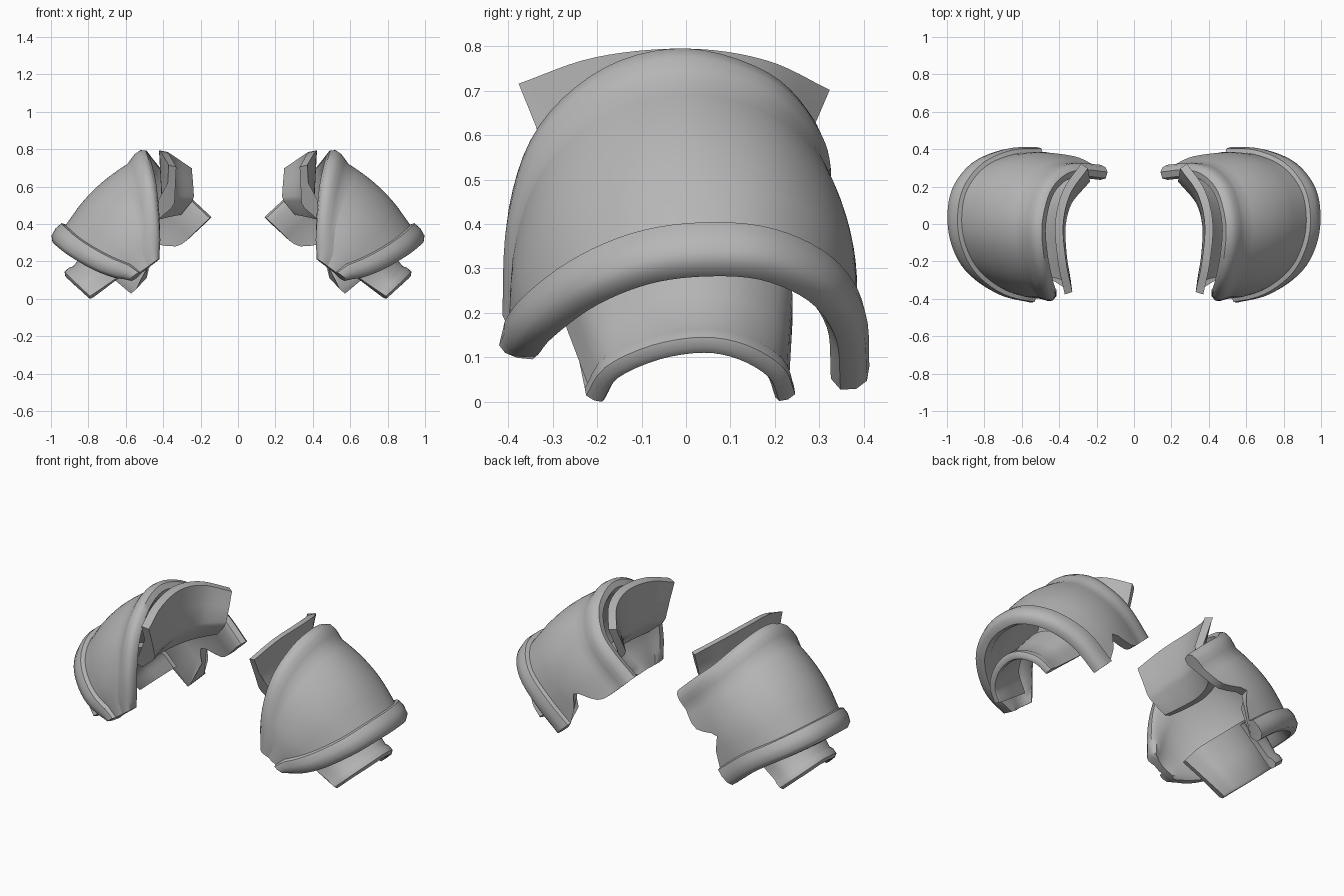
import bpy, bmesh, math
from mathutils import Vector

if "Cube" in bpy.data.objects:
    bpy.data.objects.remove(bpy.data.objects["Cube"])

grey = bpy.data.materials.new("plate grey")
grey.diffuse_color = (0.47, 0.47, 0.47, 1)
grey.use_nodes = True
grey.node_tree.nodes["Principled BSDF"].inputs["Base Color"].default_value = grey.diffuse_color


def spline(points, t):
    """Smooth curve through evenly spaced points, t from 0 to 1."""
    p = [Vector(q) for q in points]
    p = [2 * p[0] - p[1]] + p + [2 * p[-1] - p[-2]]
    s = t * (len(points) - 1)
    i = min(max(int(s), 0), len(points) - 2)
    f = s - i
    a, b, c, d = p[i:i + 4]
    return 0.5 * (2 * b + (c - a) * f + (2 * a - 5 * b + 4 * c - d) * f * f
                  + (3 * b - a - 3 * c + d) * f ** 3)


def curved_plate(name, edge_a, edge_b, profile, bulge=0.0, notch=None, steps=32):
    """Thick plate spanning two edge curves; profile rows are (side, distance, offset)."""
    def base(u, v):
        if notch and u > 0.7:
            u -= notch(v) * ((u - 0.7) / 0.3) ** 1.5
        return spline(edge_a, u).lerp(spline(edge_b, u), v)

    def frame(u, v):
        e = 0.01
        u = min(max(u, e), 1 - e)
        dv = spline(edge_b, u) - spline(edge_a, u)
        du = (spline(edge_a, u + e).lerp(spline(edge_b, u + e), v)
              - spline(edge_a, u - e).lerp(spline(edge_b, u - e), v))
        return dv.cross(du).normalized()

    bm = bmesh.new()
    rings = []
    for i in range(steps + 1):
        u = i / steps
        width = (spline(edge_a, u) - spline(edge_b, u)).length
        k = min(1, width / 0.24)
        ring = []
        for side, d, off in profile:
            v = d * k / width if side == 'a' else 1 - d * k / width if side == 'b' else d
            vc = min(max(v, 0), 1)
            # bulge is weaker toward the front end
            lift = bulge * min(1, 0.4 + 1.4 * u) * math.sin(math.pi * vc)
            ring.append(bm.verts.new(base(u, v) + frame(u, vc) * (off + lift)))
        rings.append(ring)
    n = len(profile)
    for r, s in zip(rings, rings[1:]):
        for j in range(n):
            bm.faces.new((r[j], r[(j + 1) % n], s[(j + 1) % n], s[j]))
    for r in (rings[0], rings[-1]):
        bmesh.ops.triangulate(bm, faces=[bm.faces.new(r)])
    bmesh.ops.recalc_face_normals(bm, faces=bm.faces)
    mesh = bpy.data.meshes.new(name)
    bm.to_mesh(mesh)
    bm.free()
    obj = bpy.data.objects.new(name, mesh)
    bpy.context.collection.objects.link(obj)
    mesh.materials.append(grey)
    # the second shoulder is a mirror image
    obj.modifiers.new("other side", 'MIRROR')
    bpy.ops.object.select_all(action='DESELECT')
    obj.select_set(True)
    bpy.context.view_layer.objects.active = obj
    bpy.ops.object.shade_smooth_by_angle(angle=math.radians(50))
    return obj


# shoulder shell with rolled rims at the neck side and the arm side
neck_edge = [(0.44, -0.385, 0.20), (0.455, -0.375, 0.42), (0.48, -0.31, 0.60),
             (0.51, -0.17, 0.725), (0.52, 0.00, 0.765), (0.48, 0.17, 0.715),
             (0.40, 0.265, 0.62), (0.30, 0.295, 0.53), (0.17, 0.285, 0.41)]
arm_edge = [(0.555, -0.38, 0.115), (0.73, -0.335, 0.18), (0.87, -0.23, 0.26),
            (0.94, -0.10, 0.315), (0.96, 0.04, 0.335), (0.935, 0.18, 0.325),
            (0.84, 0.30, 0.27), (0.69, 0.365, 0.18), (0.54, 0.375, 0.06)]
shell_profile = [('a', 0.0, -0.05), ('a', -0.035, -0.035), ('a', -0.04, 0.0),
                 ('a', -0.02, 0.022), ('a', 0.015, 0.025), ('a', 0.05, 0.012), ('a', 0.08, 0.0)]
shell_profile += [('m', 0.22 + 0.06 * i, 0.0) for i in range(9)]
shell_profile += [('b', 0.07, 0.0), ('b', 0.06, 0.024), ('b', 0.02, 0.036), ('b', -0.025, 0.028),
                  ('b', -0.045, 0.0), ('b', -0.04, -0.035), ('b', 0.0, -0.05)]
shell_profile += [('m', 0.70 - 0.06 * i, -0.05) for i in range(9)]
curved_plate("shoulder_shell", neck_edge, arm_edge, shell_profile, bulge=0.045,
             notch=lambda v: 0.08 * math.exp(-((v - 0.58) / 0.13) ** 2), steps=40)

# collar guard between the shell and the neck, its foot turning under the shell
collar_top = [(0.35, -0.37, 0.71), (0.385, -0.20, 0.77), (0.40, 0.0, 0.79),
              (0.36, 0.17, 0.765), (0.265, 0.31, 0.70)]
collar_bottom = [(0.46, -0.27, 0.42), (0.475, -0.15, 0.42), (0.475, 0.0, 0.42),
                 (0.43, 0.14, 0.43), (0.32, 0.26, 0.45)]
bend = [(0.0, 0.0), (0.3, -0.03), (0.6, -0.06), (0.7, -0.055), (1.0, 0.0)]
collar_profile = [('m', v, o + 0.022) for v, o in bend]
collar_profile += [('m', v, o - 0.022) for v, o in reversed(bend)]
curved_plate("collar_guard", collar_top, collar_bottom, collar_profile, steps=24)

# smaller arm cuff emerging below the shell
cuff_top = [(0.57, -0.27, 0.17), (0.65, -0.23, 0.27), (0.71, -0.10, 0.33), (0.73, 0.03, 0.35),
            (0.71, 0.14, 0.33), (0.65, 0.23, 0.27), (0.57, 0.24, 0.19)]
cuff_bottom = [(0.785, -0.21, 0.012), (0.85, -0.17, 0.072), (0.90, -0.07, 0.118),
               (0.915, 0.04, 0.135), (0.90, 0.13, 0.118), (0.85, 0.205, 0.072),
               (0.785, 0.23, 0.015)]
cuff_profile = [('a', 0.0, -0.03), ('a', 0.0, 0.0), ('m', 0.5, 0.0), ('b', 0.05, 0.0),
                ('b', 0.03, 0.012), ('b', 0.0, 0.016), ('b', -0.015, 0.0),
                ('b', -0.015, -0.02), ('b', 0.0, -0.03), ('m', 0.5, -0.03)]
curved_plate("arm_cuff", cuff_top, cuff_bottom, cuff_profile, steps=24)
